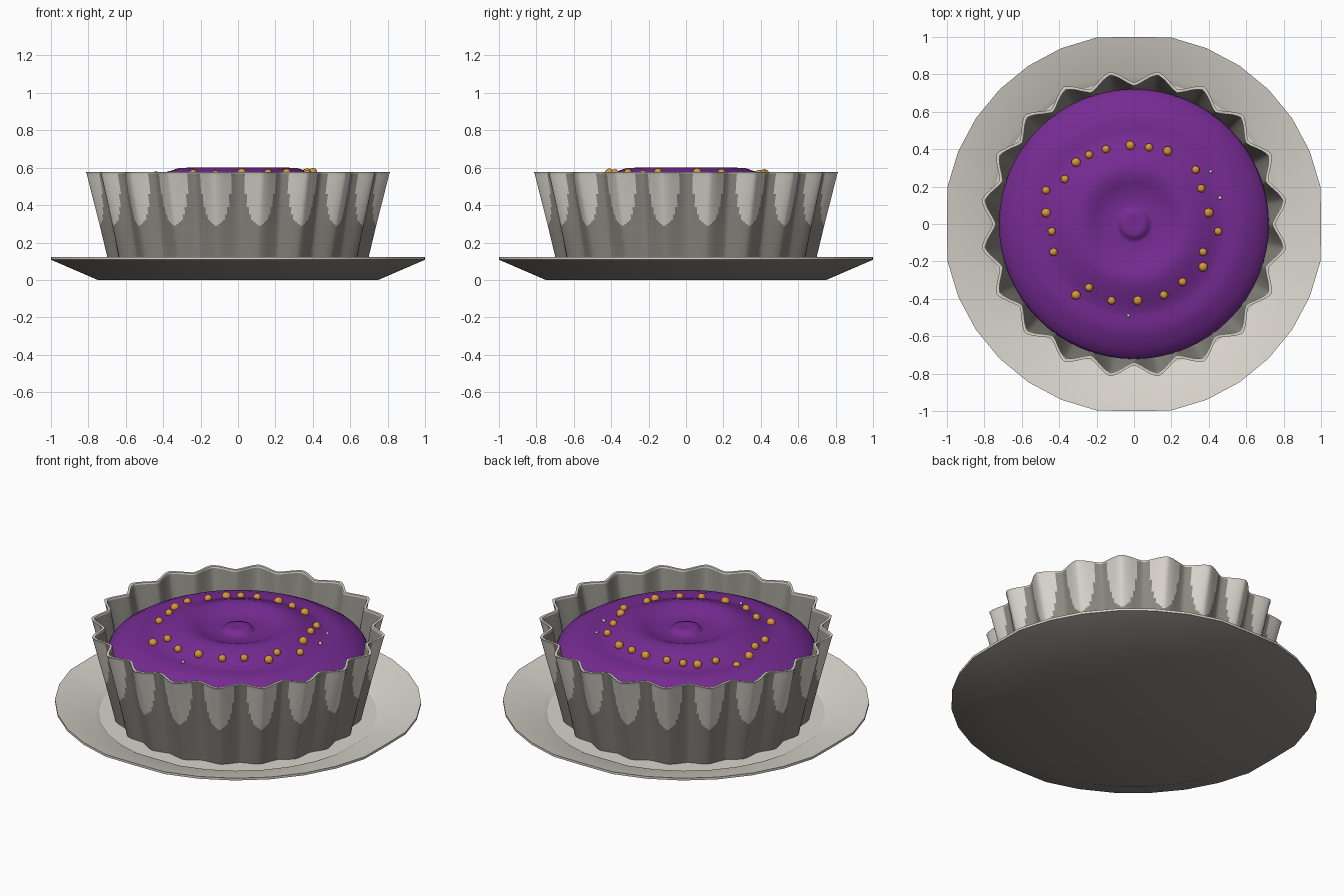
import bpy, bmesh, math

if "Cube" in bpy.data.objects:
    bpy.data.objects.remove(bpy.data.objects["Cube"])


def material(name, color):
    mat = bpy.data.materials.new(name)
    mat.use_nodes = True
    mat.diffuse_color = (*color, 1)
    mat.node_tree.nodes["Principled BSDF"].inputs["Base Color"].default_value = (*color, 1)
    return mat


def finish(name, bm, mats, angle=40):
    mesh = bpy.data.meshes.new(name)
    bm.to_mesh(mesh)
    bm.free()
    obj = bpy.data.objects.new(name, mesh)
    bpy.context.collection.objects.link(obj)
    for mat in mats:
        mesh.materials.append(mat)
    bpy.ops.object.select_all(action="DESELECT")
    obj.select_set(True)
    bpy.context.view_layer.objects.active = obj
    bpy.ops.object.shade_smooth_by_angle(angle=math.radians(angle))


def lathe(profile, sides, shape=lambda row, i: row[0]):
    """Revolve rows ending in a height; shape() gives the radius around."""
    bm = bmesh.new()
    rings = []
    for row in profile:
        ring = []
        for i in range(sides):
            a = math.tau * i / sides
            r = shape(row, i)
            ring.append(bm.verts.new((r * math.cos(a), r * math.sin(a), row[-1])))
        rings.append(ring)
    for low, high in zip(rings, rings[1:]):
        for i in range(sides):
            j = (i + 1) % sides
            bm.faces.new((low[i], low[j], high[j], high[i]))
    bm.faces.new(rings[0][::-1])
    bm.faces.new(rings[-1])
    bm.normal_update()
    return bm


def beads(name, places, radius, mat):
    bm = bmesh.new()
    for n, (x, y) in enumerate(places):
        r = math.hypot(x, y) / 100
        made = bmesh.ops.create_icosphere(bm, subdivisions=2, radius=radius * (1.15 if n % 3 == 0 else 1))
        bmesh.ops.translate(bm, verts=made["verts"], vec=(x / 100, y / 100, 0.727 - 0.38 * r))
    finish(name, bm, [mat])


light = material("light silver", (0.69, 0.66, 0.60))
dark = material("dark silver", (0.26, 0.25, 0.22))
purple = material("purple icing", (0.18, 0.024, 0.29))
gold = material("gold", (0.70, 0.31, 0.04))

# Plate: light on top, dark underneath; the rim is slightly flattened on the four axes
bm = lathe([(0.75, 0), (1, 0.108), (1, 0.122), (0.79, 0.068), (0.76, 0.052)], 32,
           lambda row, i: row[0] * (1 if i % 8 == 0 else 1.017))
for face in bm.faces:
    face.material_index = 1 if face.normal.z < -0.1 else 0
finish("plate", bm, [light, dark], 25)

# Fluted cup, rows of (valley radius, tip radius, height)
FLUTES, STEPS, ROWS = 20, 20, 28
LOW, TOP = 0.29, 0.57


def from_tip(angle):
    """0 on a flute tip, 1 in a valley; valleys lie on the axes."""
    return abs((angle / math.tau * FLUTES) % 1 - 0.5) * 2


def flute(row, i):
    t = 1 - from_tip(math.tau * i / (FLUTES * STEPS))
    blend = 0.5 * t + 0.25 * (1 - math.cos(math.pi * t))
    return row[0] + (row[1] - row[0]) * blend


walls = [(0.66, 0.69, 0.05)]
for k in range(ROWS + 1):
    f = k / ROWS
    walls.append((0.703 + 0.05 * f, 0.748 + 0.072 * f, LOW + (TOP - LOW) * f))
walls += [(0.756, 0.824, 0.577), (0.74, 0.806, 0.577), (0.737, 0.803, 0.568),
          (0.692, 0.733, LOW), (0.64, 0.665, 0.07)]
bm = lathe(walls, FLUTES * STEPS, flute)
for face in bm.faces:
    c = face.calc_center_median()
    outward = face.normal.x * c.x + face.normal.y * c.y > 0
    drop = min(1, max(0, (TOP - c.z) / (TOP - LOW)))
    tongue = from_tip(math.atan2(c.y, c.x)) < 0.68 * math.sqrt(1 - drop ** 2.5)
    rim = c.z > TOP
    face.material_index = 0 if rim or (outward and c.z > LOW and tongue) else 1
finish("fluted_cup", bm, [light, dark])

# Domed icing with a raised ring, a shallow groove and a centre button
bm = lathe([(0.60, 0.08), (0.68, 0.36), (0.71, 0.41), (0.722, 0.44), (0.71, 0.46), (0.66, 0.493),
            (0.60, 0.523), (0.55, 0.537), (0.50, 0.535), (0.47, 0.539), (0.43, 0.555), (0.37, 0.58),
            (0.32, 0.597), (0.27, 0.60), (0.22, 0.58), (0.17, 0.563), (0.10, 0.557), (0.085, 0.56),
            (0.075, 0.577), (0.05, 0.584), (0.01, 0.577)], 64)
finish("icing", bm, [purple], 60)

# Beads on the icing, positions in hundredths
beads("gold_beads",
      [(18, 39), (33, 29), (36, 19), (40, 6), (45, -4), (37, -15), (37, -23), (26, -31),
       (16, -38), (2, -41), (-12, -41), (-24, -34), (-31, -38), (-43, -15), (-44, -4), (-47, 6),
       (-47, 18), (-37, 24), (-31, 33), (-24, 37), (-15, 40), (-2, 42), (8, 41)], 0.022, gold)
beads("silver_beads", [(46, 14), (41, 28), (-3, -49)], 0.009, light)
